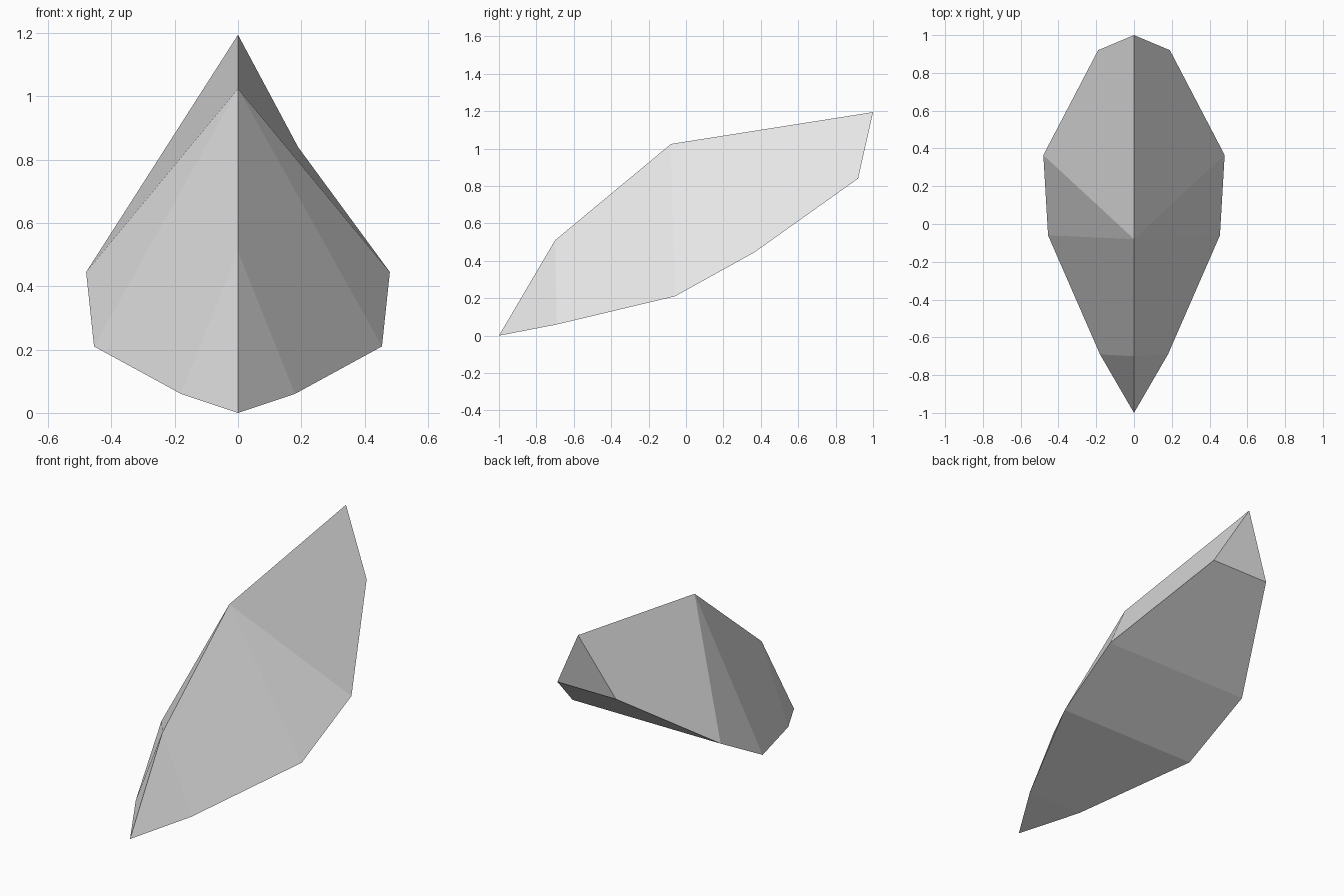
import bpy
import bmesh

cube = bpy.data.objects.get("Cube")
if cube:
    bpy.data.objects.remove(cube, do_unlink=True)

# Plain grey material
GREY = (0.8, 0.8, 0.8, 1.0)
mat = bpy.data.materials.new("plain_grey")
mat.use_nodes = True
mat.diffuse_color = GREY
mat.node_tree.nodes["Principled BSDF"].inputs["Base Color"].default_value = GREY

# Profiles: the ridge on the centre plane, the rim on each side
ridge_points = [(0, -1, 0), (0, -0.7, 0.51), (0, -0.08, 1.025), (0, 1, 1.195)]
rim_points = [(0.18, -0.69, 0.06), (0.455, -0.06, 0.21),
              (0.48, 0.365, 0.445), (0.19, 0.92, 0.84)]

bm = bmesh.new()
nose, brow, peak, tail = [bm.verts.new(p) for p in ridge_points]
left = [bm.verts.new(p) for p in rim_points]
right = [bm.verts.new((-x, y, z)) for x, y, z in rim_points]

# Upper facets on both sides
for rim in (left, right):
    a, b, c, d = rim
    for face in ((nose, a, brow), (brow, a, b, peak), (peak, b, c)):
        bm.faces.new(face)
bm.faces.new((peak, left[2], left[3], tail))
bm.faces.new((tail, peak, right[2], right[3]))

# Underside panels and end caps
for i in range(len(left) - 1):
    bm.faces.new((left[i], right[i], right[i + 1], left[i + 1]))
bm.faces.new((nose, right[0], left[0]))
bm.faces.new((tail, left[3], right[3]))
bmesh.ops.recalc_face_normals(bm, faces=bm.faces)

# Faceted shard
mesh = bpy.data.meshes.new("faceted_shard")
bm.to_mesh(mesh)
bm.free()
mesh.materials.append(mat)
shard = bpy.data.objects.new("faceted_shard", mesh)
bpy.context.scene.collection.objects.link(shard)
